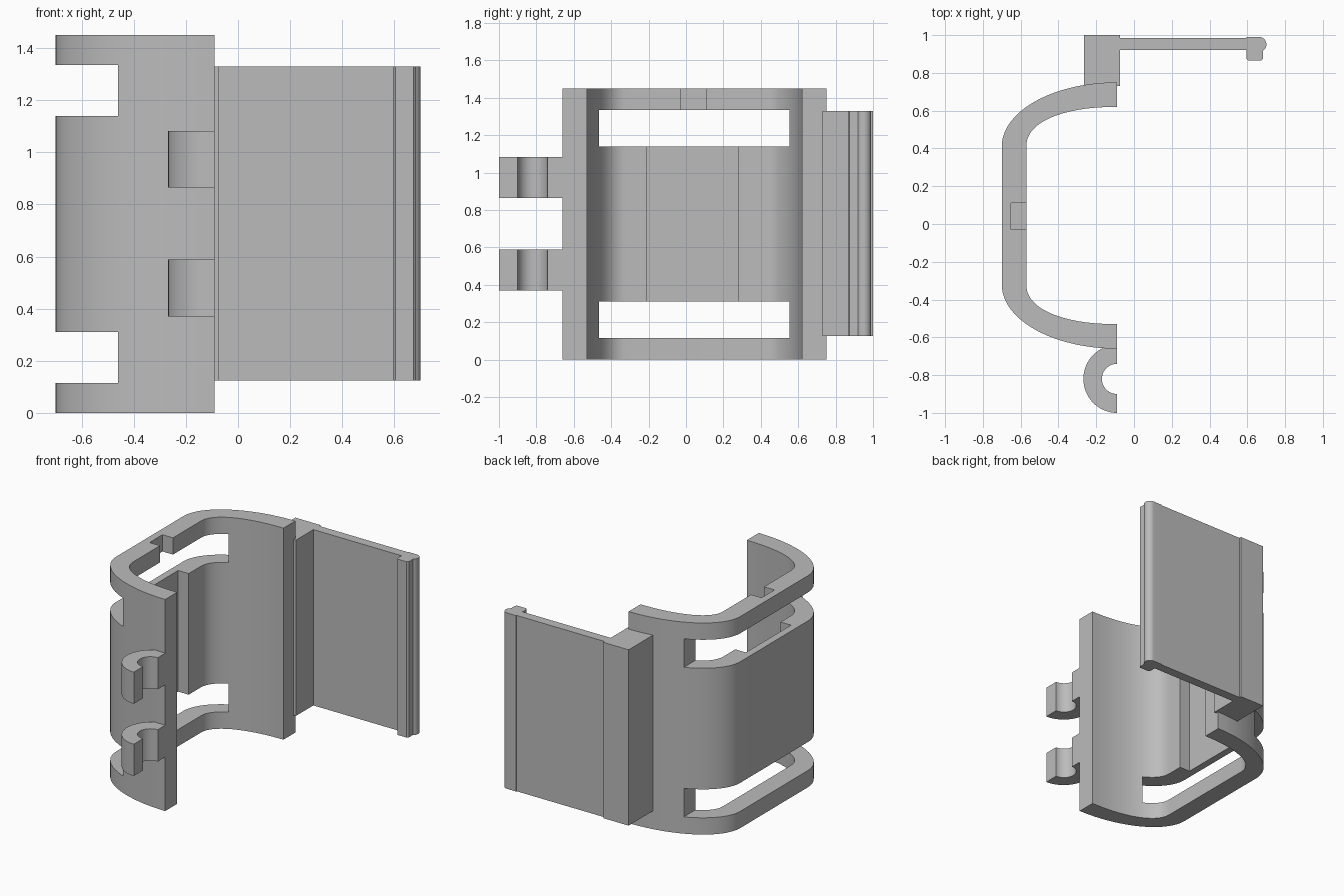
import bpy, bmesh
from math import cos, sin, pi, radians

cube = bpy.data.objects.get("Cube")
if cube:
    bpy.data.objects.remove(cube, do_unlink=True)

grey = bpy.data.materials.new("plain grey")
grey.use_nodes = True
grey.diffuse_color = (0.5, 0.5, 0.5, 1)
grey.node_tree.nodes["Principled BSDF"].inputs["Base Color"].default_value = (0.5, 0.5, 0.5, 1)


def prism(name, outline, z0, z1):
    """Extrude a plan outline from z0 up to z1."""
    bm = bmesh.new()
    face = bm.faces.new([bm.verts.new((x, y, z0)) for x, y in outline])
    new = bmesh.ops.extrude_face_region(bm, geom=[face])["geom"]
    bmesh.ops.translate(bm, vec=(0, 0, z1 - z0),
                        verts=[v for v in new if isinstance(v, bmesh.types.BMVert)])
    bmesh.ops.recalc_face_normals(bm, faces=bm.faces[:])
    mesh = bpy.data.meshes.new(name)
    bm.to_mesh(mesh)
    bm.free()
    mesh.materials.append(grey)
    ob = bpy.data.objects.new(name, mesh)
    bpy.context.collection.objects.link(ob)
    return ob


def box(name, x0, x1, y0, y1, z0, z1):
    return prism(name, [(x0, y0), (x1, y0), (x1, y1), (x0, y1)], z0, z1)


def arc(cx, cy, rx, ry, a0, a1, steps, power=2.0):
    """Points along a (super)ellipse arc, angles in degrees."""
    pts = []
    for i in range(steps + 1):
        a = radians(a0 + (a1 - a0) * i / steps)
        c, s = round(cos(a), 9), round(sin(a), 9)
        k = 2 / power
        pts.append((cx + rx * abs(c) ** k * (1 if c > 0 else -1),
                    cy + ry * abs(s) ** k * (1 if s > 0 else -1)))
    return pts


def smooth(ob):
    bpy.ops.object.select_all(action="DESELECT")
    ob.select_set(True)
    bpy.context.view_layer.objects.active = ob
    bpy.ops.object.shade_smooth_by_angle(angle=radians(25))


def cut(ob, cutter):
    cutter.hide_render = True
    mod = ob.modifiers.new("cut", "BOOLEAN")
    mod.operation = "DIFFERENCE"
    mod.solver = "EXACT"
    mod.object = cutter
    bpy.context.view_layer.objects.active = ob
    bpy.ops.object.modifier_apply(modifier=mod.name)
    bpy.data.objects.remove(cutter, do_unlink=True)


# Curved clamp wall
END_X, BACK_Y, FRONT_Y = -0.09, 0.41, -0.32
outer = (arc(END_X, BACK_Y, 0.61, 0.34, 90, 180, 24)
         + arc(END_X, FRONT_Y, 0.61, 0.34, 180, 270, 24))
inner = (arc(END_X, BACK_Y, 0.48, 0.21, 90, 180, 24, 2.2)
         + arc(END_X, FRONT_Y, 0.48, 0.21, 180, 270, 24, 2.2))
wall = prism("clamp_wall", outer + inner[::-1], 0, 1.45)

# Strap slots, then the recess and notch on the inside
for z0, z1 in ((0.115, 0.31), (1.14, 1.335)):
    cut(wall, box("slot_cutter", -0.9, -0.46, -0.9, 0.9, z0, z1))
cut(wall, box("recess_cutter", -0.65, -0.5, -0.21, 0.28, 0.25, 1.2))
cut(wall, box("notch_cutter", -0.65, -0.5, -0.03, 0.11, 1.25, 1.5))
smooth(wall)

# Open hinge hooks on the front
hook = (arc(END_X, -0.82, 0.178, 0.18, 90, 270, 32)
        + arc(END_X, -0.82, 0.08, 0.08, 270, 90, 24))
for name, z0, z1 in (("lower_hinge_hook", 0.37, 0.588), ("upper_hinge_hook", 0.865, 1.082)):
    smooth(prism(name, hook, z0, z1))

# Rear block, flat plate and its snap lip
Z0, Z1 = 0.125, 1.33
box("rear_block", -0.265, -0.073, 0.73, 1.0, Z0, Z1)
box("latch_plate", -0.08, 0.61, 0.92, 0.985, Z0, Z1)
lip = ([(0.595, 0.99), (0.595, 0.875), (0.605, 0.865), (0.673, 0.865), (0.683, 0.875)]
       + arc(0.662, 0.951, 0.039, 0.039, -57, 90, 16))
smooth(prism("snap_lip", lip, Z0, Z1))
